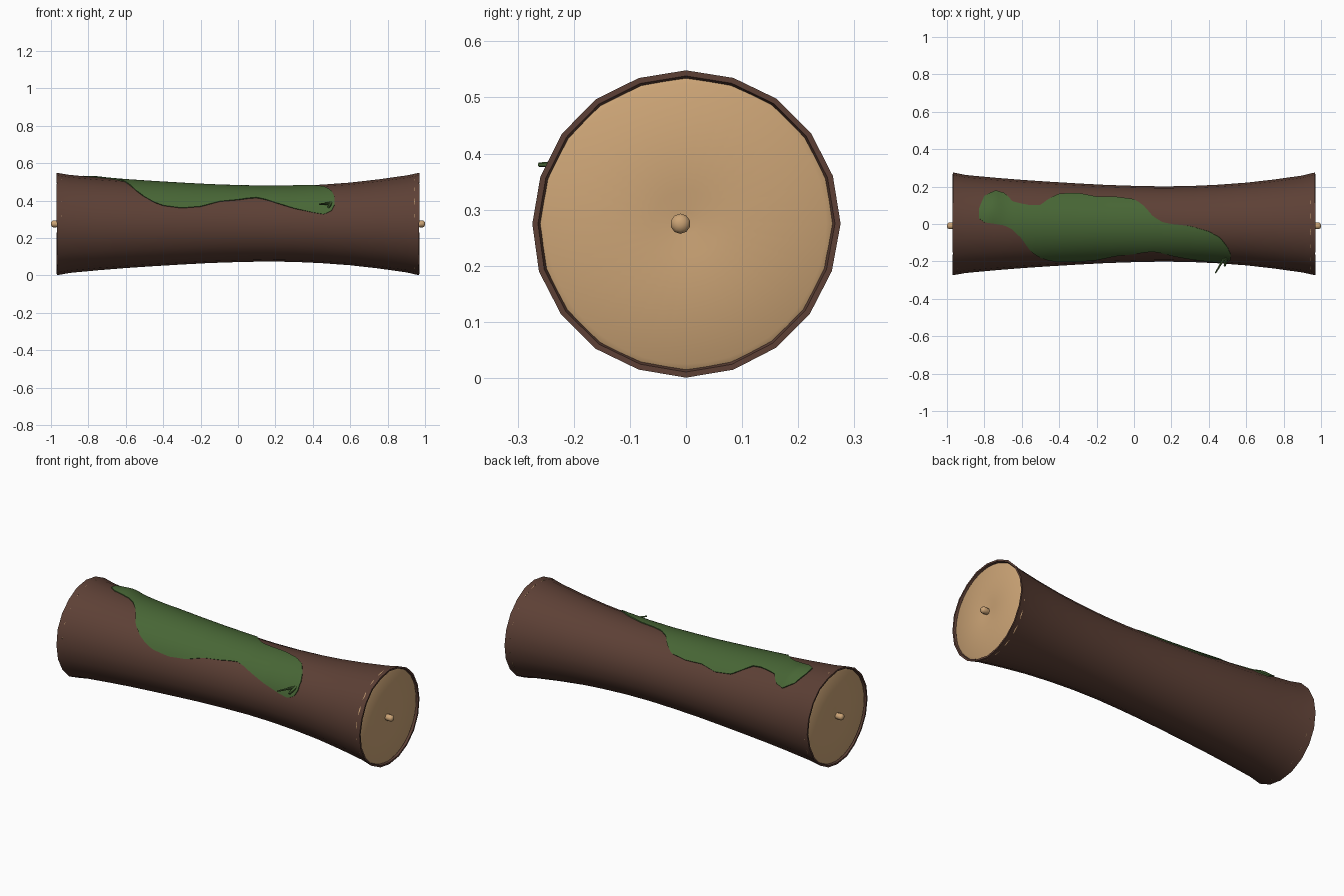
import bpy, bmesh, math, random
from mathutils import Vector

if "Cube" in bpy.data.objects:
    bpy.data.objects.remove(bpy.data.objects["Cube"])

random.seed(4)
CZ = 0.275
SIDES = 20


def material(name, rgb):
    m = bpy.data.materials.new(name)
    m.diffuse_color = (*rgb, 1)
    m.use_nodes = True
    m.node_tree.nodes["Principled BSDF"].inputs["Base Color"].default_value = m.diffuse_color
    return m


BARK = material("bark brown", (0.109, 0.051, 0.036))
WOOD = material("cut wood tan", (0.60, 0.37, 0.18))
MOSS = material("moss green", (0.064, 0.133, 0.036))


def finish(bm, name, mat, angle=40):
    bmesh.ops.recalc_face_normals(bm, faces=bm.faces)
    mesh = bpy.data.meshes.new(name)
    bm.to_mesh(mesh)
    bm.free()
    mesh.materials.append(mat)
    mesh.shade_smooth()
    mesh.set_sharp_from_angle(angle=math.radians(angle))
    ob = bpy.data.objects.new(name, mesh)
    bpy.context.collection.objects.link(ob)
    return ob


def skin(rings, cap):
    """Bridge equal-length closed rings of points, optionally capping the ends."""
    bm = bmesh.new()
    vs = [[bm.verts.new(p) for p in ring] for ring in rings]
    n = len(vs[0])
    for a, b in zip(vs, vs[1:]):
        for i in range(n):
            j = (i + 1) % n
            bm.faces.new((a[i], a[j], b[j], b[i]))
    if cap:
        bm.faces.new(vs[0])
        bm.faces.new(vs[-1])
    return bm


def lerp_table(table, x, k=1):
    for a, b in zip(table, table[1:]):
        if x <= b[0]:
            t = (x - a[0]) / (b[0] - a[0])
            return a[k] + (b[k] - a[k]) * t
    return table[-1][k]


def point(x, r, phi, y0=0.0):
    """phi is measured from straight up, positive toward the front."""
    return (x, y0 - r * math.sin(phi), CZ + r * math.cos(phi))


def lathe(name, mat, prof, n, y0=0.0, jitter=None):
    rings = []
    for x, r in prof:
        ring = []
        for i in range(n):
            d = jitter[i] if jitter and abs(x) > 0.95 else 0
            ring.append(point(x + math.copysign(d, x), r + d * 0.4,
                              2 * math.pi * i / n, y0))
        rings.append(ring)
    return finish(skin(rings, True), name, mat)


# Bark: waisted tube with a slightly ragged rim at both ends
RADIUS = [(-0.966, 0.275), (-0.9, 0.262), (-0.75, 0.248), (-0.6, 0.236),
          (-0.45, 0.226), (-0.3, 0.217), (-0.15, 0.209), (0, 0.204),
          (0.15, 0.201), (0.3, 0.203), (0.45, 0.210), (0.6, 0.221),
          (0.75, 0.238), (0.9, 0.259), (0.966, 0.275)]
rim = [(-0.93, 0.25), (-0.966, 0.265)]
ragged = [random.uniform(-0.006, 0.002) for _ in range(SIDES)]
lathe("bark", BARK, rim + RADIUS + [(-x, r) for x, r in reversed(rim)],
      SIDES, jitter=ragged)

# Cut ends with rounded edges and a shallow dimple, plus a small pith nub
for side, s in (("left", -1), ("right", 1)):
    lathe(side + "_cut_face", WOOD,
          [(s * x, r) for x, r in ((0.94, 0.266), (0.956, 0.262), (0.963, 0.25),
                                   (0.964, 0.06), (0.958, 0.02))], 40)
    lathe(side + "_pith_nub", WOOD,
          [(s * x, r) for x, r in ((0.94, 0.014), (0.97, 0.018), (0.99, 0.018),
                                   (0.997, 0.013), (1.0, 0.005))], 10, y0=-0.01)

# Moss patch: x, back edge angle, front edge angle (degrees from the top)
EDGE = [(-0.83, -18, -7), (-0.8, -36, -2), (-0.74, -46, 0), (-0.69, -42, 2),
        (-0.65, -30, 7), (-0.6, -27, 19), (-0.55, -25, 39), (-0.5, -26, 51),
        (-0.45, -37, 59), (-0.4, -46, 64), (-0.3, -49, 67), (-0.2, -43, 64),
        (-0.1, -44, 55), (0, -40, 51), (0.05, -29, 48), (0.1, -12, 46),
        (0.15, -3, 50), (0.2, 0, 56), (0.3, 3, 66), (0.4, 11, 73),
        (0.46, 20, 76), (0.5, 35, 71), (0.516, 48, 62)]
rings, STEPS, N = [], 24, 90
for k in range(N + 1):
    x = EDGE[0][0] + (EDGE[-1][0] - EDGE[0][0]) * k / N
    a = math.radians(lerp_table(EDGE, x, 1))
    b = math.radians(lerp_table(EDGE, x, 2))
    r = lerp_table(RADIUS, x)
    lump = 0.01 * math.exp(-((x + 0.75) / 0.05) ** 2)
    top, under = [], []
    for i in range(STEPS + 1):
        t = i / STEPS
        phi = a + (b - a) * t
        top.append(point(x, r + 0.004 + lump * math.sin(math.pi * t), phi))
        under.append(point(x, r - 0.012, phi))
    rings.append(top + under[::-1])
finish(skin(rings, True), "moss_patch", MOSS, 50)

# Little sprig standing out from the front end of the moss
for name, p, q, w in (("moss_sprig", (0.50, -0.155, 0.385), (0.435, -0.262, 0.38), 0.009),
                      ("moss_sprig_root", (0.50, -0.15, 0.40), (0.485, -0.225, 0.365), 0.014)):
    p, q = Vector(p), Vector(q)
    bm = bmesh.new()
    bmesh.ops.create_cone(bm, cap_ends=True, segments=6, radius1=w,
                          radius2=w * 0.45, depth=(q - p).length)
    bm.transform((q - p).to_track_quat('Z', 'Y').to_matrix().to_4x4())
    bmesh.ops.translate(bm, verts=bm.verts, vec=(p + q) / 2)
    finish(bm, name, MOSS)
